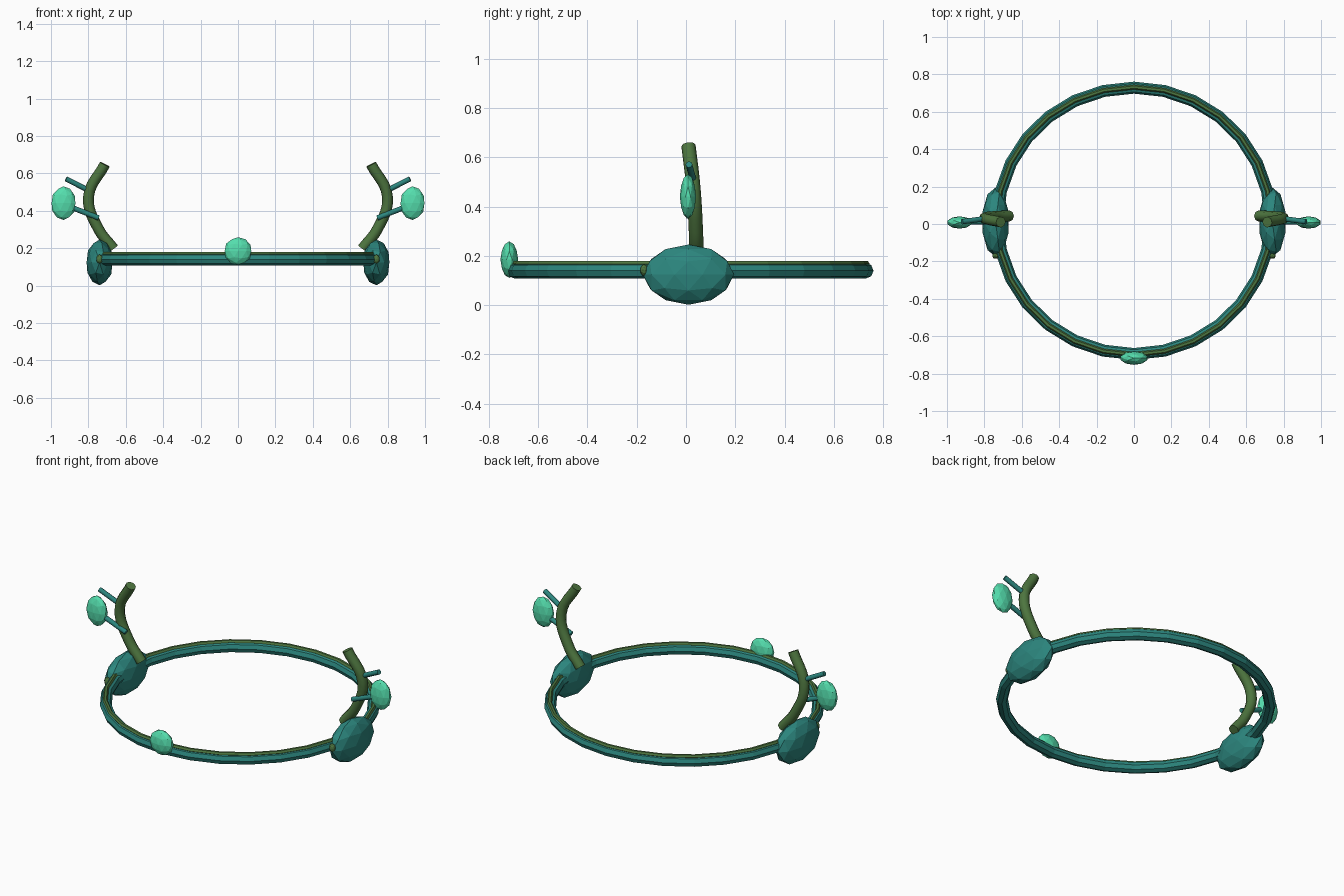
import bpy, math
from mathutils import Vector

if "Cube" in bpy.data.objects:
    bpy.data.objects.remove(bpy.data.objects["Cube"])


def mat(name, rgb):
    m = bpy.data.materials.new(name)
    m.diffuse_color = (*rgb, 1)
    m.use_nodes = True
    m.node_tree.nodes["Principled BSDF"].inputs["Base Color"].default_value = m.diffuse_color
    return m


TEAL = mat("teal", (0.025, 0.24, 0.21))
GREEN = mat("green", (0.075, 0.18, 0.05))
MINT = mat("mint", (0.09, 0.73, 0.42))


def finish(o, name, m):
    o.name = name
    o.data.materials.append(m)
    return o


def gem(name, loc, radii, m, sub=2):
    bpy.ops.mesh.primitive_ico_sphere_add(subdivisions=sub, radius=1, location=loc)
    o = bpy.context.object
    o.scale = radii
    return finish(o, name, m)


def ring(name, z, rx, ry, minor, sides, m):
    bpy.ops.mesh.primitive_torus_add(major_segments=28, minor_segments=sides,
                                     major_radius=1, minor_radius=0.1, location=(0, 0.017, z))
    o = bpy.context.object
    # reshape the unit torus to an exact tube thickness on a slight oval
    for v in o.data.vertices:
        d = Vector((v.co.x, v.co.y, 0))
        off = (d.length - 1) * 10 * minor
        d.normalize()
        v.co = (d.x * (rx + off), d.y * (ry + off), v.co.z * 10 * minor)
    return finish(o, name, m)


def tube(name, pts, r, m, res=1, kind='POLY', sides=2):
    c = bpy.data.curves.new(name, 'CURVE')
    c.dimensions = '3D'
    c.bevel_depth = r
    c.bevel_resolution = sides
    c.use_fill_caps = True
    c.resolution_u = res
    s = c.splines.new(kind)
    if kind == 'BEZIER':
        s.bezier_points.add(len(pts) - 1)
        for b, p in zip(s.bezier_points, pts):
            b.co = p
            b.handle_left_type = b.handle_right_type = 'AUTO'
    else:
        s.points.add(len(pts) - 1)
        for b, p in zip(s.points, pts):
            b.co = (*p, 1)
    o = bpy.data.objects.new(name, c)
    bpy.context.collection.objects.link(o)
    bpy.ops.object.select_all(action='DESELECT')
    o.select_set(True)
    bpy.context.view_layer.objects.active = o
    bpy.ops.object.convert(target='MESH')
    o = bpy.context.object
    finish(o, name, m)
    bpy.ops.object.shade_smooth_by_angle(angle=math.radians(50))
    return o


# headband with a thin vine lying on top
ring("band", 0.14, 0.73, 0.712, 0.032, 8, TEAL)
ring("vine", 0.168, 0.733, 0.715, 0.013, 6, GREEN)

# front jewel
gem("front_jewel", (0, -0.717, 0.185), (0.075, 0.036, 0.074), MINT)

# mirrored side parts
for s, side in ((1, "right"), (-1, "left")):
    gem(side + "_ear_pad", (s * 0.74, 0.01, 0.124), (0.073, 0.185, 0.122), TEAL)
    gem(side + "_vine_bud", (s * 0.74, -0.17, 0.142), (0.018, 0.016, 0.024), GREEN)
    horn = [(0.665, 0.043, 0.197), (0.747, 0.04, 0.305), (0.799, 0.03, 0.475), (0.712, 0.01, 0.648)]
    tube(side + "_branch", [(s * x, y, z) for x, y, z in horn], 0.029, GREEN, 6, 'BEZIER')
    tube(side + "_lower_twig", [(s * 0.745, 0.012, 0.362), (s * 0.92, 0.01, 0.43)], 0.014, TEAL)
    tube(side + "_upper_twig", [(s * 0.79, 0.03, 0.505), (s * 0.92, 0.012, 0.571)], 0.014, TEAL)
    gem(side + "_leaf", (s * 0.933, 0.008, 0.441), (0.067, 0.033, 0.09), MINT)
